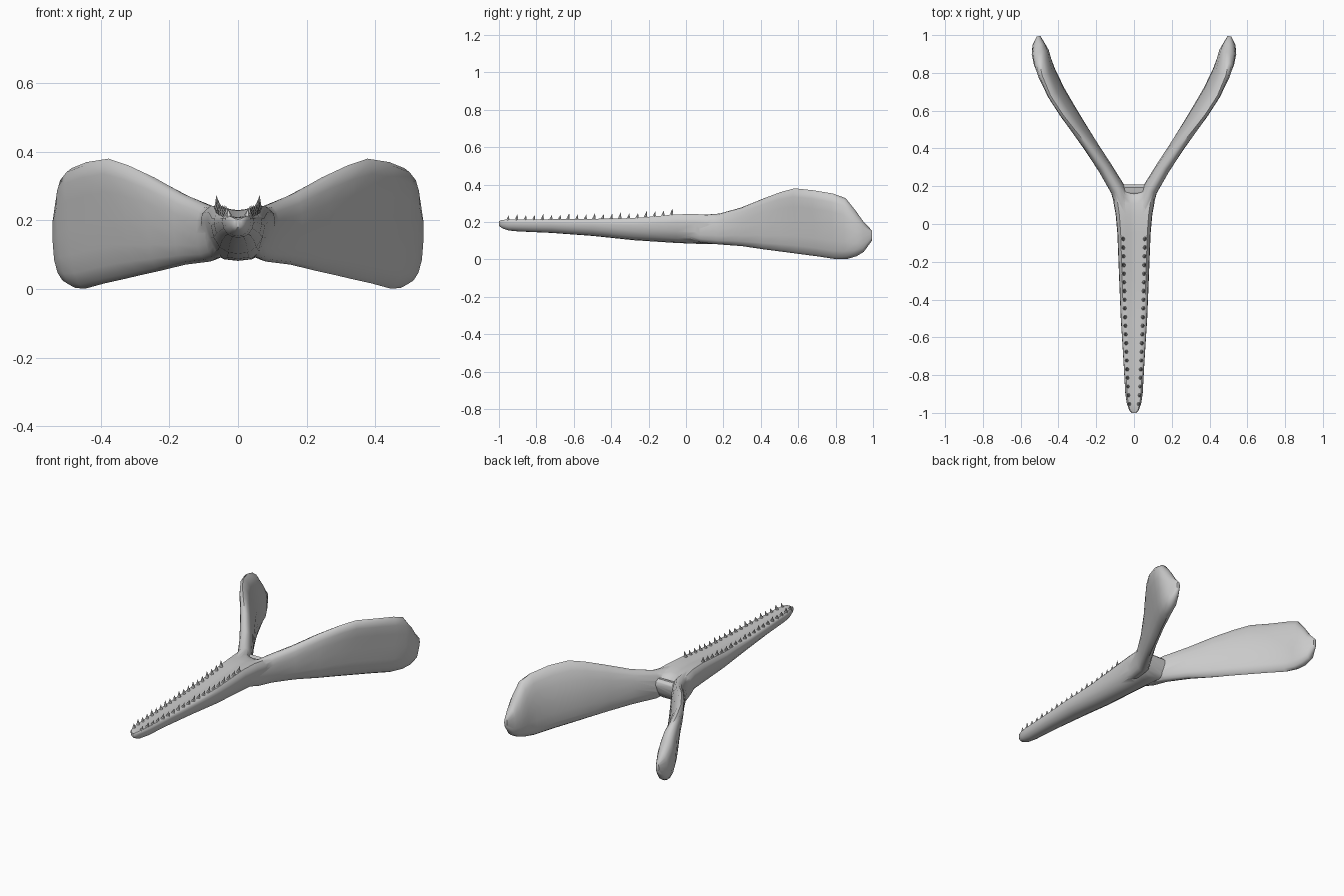
import bpy, bmesh, math
from mathutils import Vector

if "Cube" in bpy.data.objects:
    bpy.data.objects.remove(bpy.data.objects["Cube"])


def loft(name, rings):
    """Skin a list of equal-length rings and cap both ends."""
    bm = bmesh.new()
    vr = [[bm.verts.new(p) for p in r] for r in rings]
    n = len(vr[0])
    for a, b in zip(vr, vr[1:]):
        for i in range(n):
            j = (i + 1) % n
            bm.faces.new((a[i], a[j], b[j], b[i]))
    for cap in (vr[0], vr[-1]):
        f = bm.faces.new(cap)
        bmesh.ops.triangulate(bm, faces=[f])
    bmesh.ops.recalc_face_normals(bm, faces=bm.faces)
    me = bpy.data.meshes.new(name)
    bm.to_mesh(me)
    bm.free()
    ob = bpy.data.objects.new(name, me)
    bpy.context.collection.objects.link(ob)
    return ob


def lerp_table(table, y):
    for a, b in zip(table, table[1:]):
        if y <= b[0]:
            t = (y - a[0]) / (b[0] - a[0])
            return [p + (q - p) * t for p, q in zip(a, b)]
    return table[-1]


# Snout: y, half width, bottom z, top z
SNOUT = [(-1.0, .012, .18, .205), (-.985, .026, .168, .211), (-.95, .038, .155, .214),
         (-.9, .046, .15, .214), (-.72, .056, .142, .215), (-.5, .07, .126, .217),
         (-.28, .079, .103, .221), (-.05, .088, .088, .241), (.05, .097, .084, .243),
         (.11, .108, .082, .238), (.145, .112, .082, .228), (.16, .1, .088, .21)]
# top rim with a shallow centre groove, then a rounded belly (fractions of width and height)
PROFILE = [(0, .92), (.18, .93), (.45, .97), (.8, 1), (.97, .88), (1, .7),
           (.9, .4), (.68, .16), (.36, .03), (0, 0)]
OUTLINE = PROFILE + [(-u, v) for u, v in PROFILE[-2:0:-1]]
# the last rings bow backwards at the sides to round the crotch
jaw = loft("jaw_bone", [[(u * w, y + (.05 * u * u if y > .13 else 0), lo + v * (hi - lo))
                         for u, v in OUTLINE] for y, w, lo, hi in SNOUT])

# Rear blades: y, centre x, half thickness, bottom z, top z, outward lean of the top
BLADE = [(-.04, .045, .018, .13, .21, 0), (.08, .06, .036, .09, .238, 0),
         (.18, .083, .041, .08, .245, .003), (.3, .155, .038, .071, .278, .006),
         (.42, .232, .037, .053, .325, .014), (.52, .295, .036, .04, .36, .028),
         (.6, .345, .036, .029, .38, .038), (.7, .405, .037, .016, .37, .042),
         (.8, .457, .042, .001, .352, .032), (.86, .482, .046, .003, .328, .02),
         (.91, .496, .046, .017, .26, .01), (.95, .504, .034, .04, .2, 0),
         (.994, .505, .01, .1, .155, 0)]


def blade_rings(side, n=16):
    rings = []
    for k, (y, x, t, lo, hi, lean) in enumerate(BLADE):
        a, b = BLADE[max(k - 1, 0)], BLADE[min(k + 1, len(BLADE) - 1)]
        d = Vector((b[1] - a[1], b[0] - a[0])).normalized()
        ring = []
        for i in range(n):
            ang = 2 * math.pi * i / n
            c, s = math.cos(ang), math.sin(ang)
            u = math.copysign(abs(c) ** .85, c) * t + s * lean * (1 if s > 0 else .4)
            z = (lo + hi) / 2 + math.copysign(abs(s) ** .85, s) * (hi - lo) / 2
            ring.append((side * (x + d.y * u), y - d.x * u, z))
        rings.append(ring)
    return rings


# Join blades to the snout
for side in (-1, 1):
    blade = loft("blade_helper", blade_rings(side))
    blade.hide_render = True
    bpy.context.view_layer.objects.active = jaw
    m = jaw.modifiers.new("join", 'BOOLEAN')
    m.operation, m.solver, m.object = 'UNION', 'EXACT', blade
    bpy.ops.object.modifier_apply(modifier=m.name)
    bpy.data.objects.remove(blade)

bpy.ops.object.select_all(action='DESELECT')
jaw.select_set(True)
bpy.context.view_layer.objects.active = jaw
bpy.ops.object.shade_smooth_by_angle(angle=math.radians(50))

# Teeth: two rows of small cones, leaning slightly back
bm = bmesh.new()
COUNT = 20
for i in range(COUNT):
    y = -.955 + .875 * i / (COUNT - 1)
    _, w, lo, hi = lerp_table(SNOUT, y)
    h = .024 + .006 * (i / COUNT) + .007 * (i % 3 == 1)
    for side in (-1, 1):
        base = Vector((side * w * .66, y, hi - .01))
        tip = base + Vector((side * .006, .008, h + .008))
        ring = [bm.verts.new(base + Vector((.013 * math.cos(a), .014 * math.sin(a), 0)))
                for a in (k * math.tau / 6 for k in range(6))]
        top = bm.verts.new(tip)
        for k in range(6):
            bm.faces.new((ring[k], ring[(k + 1) % 6], top))
me = bpy.data.meshes.new("teeth")
bm.to_mesh(me)
bm.free()
bpy.context.collection.objects.link(bpy.data.objects.new("teeth", me))
